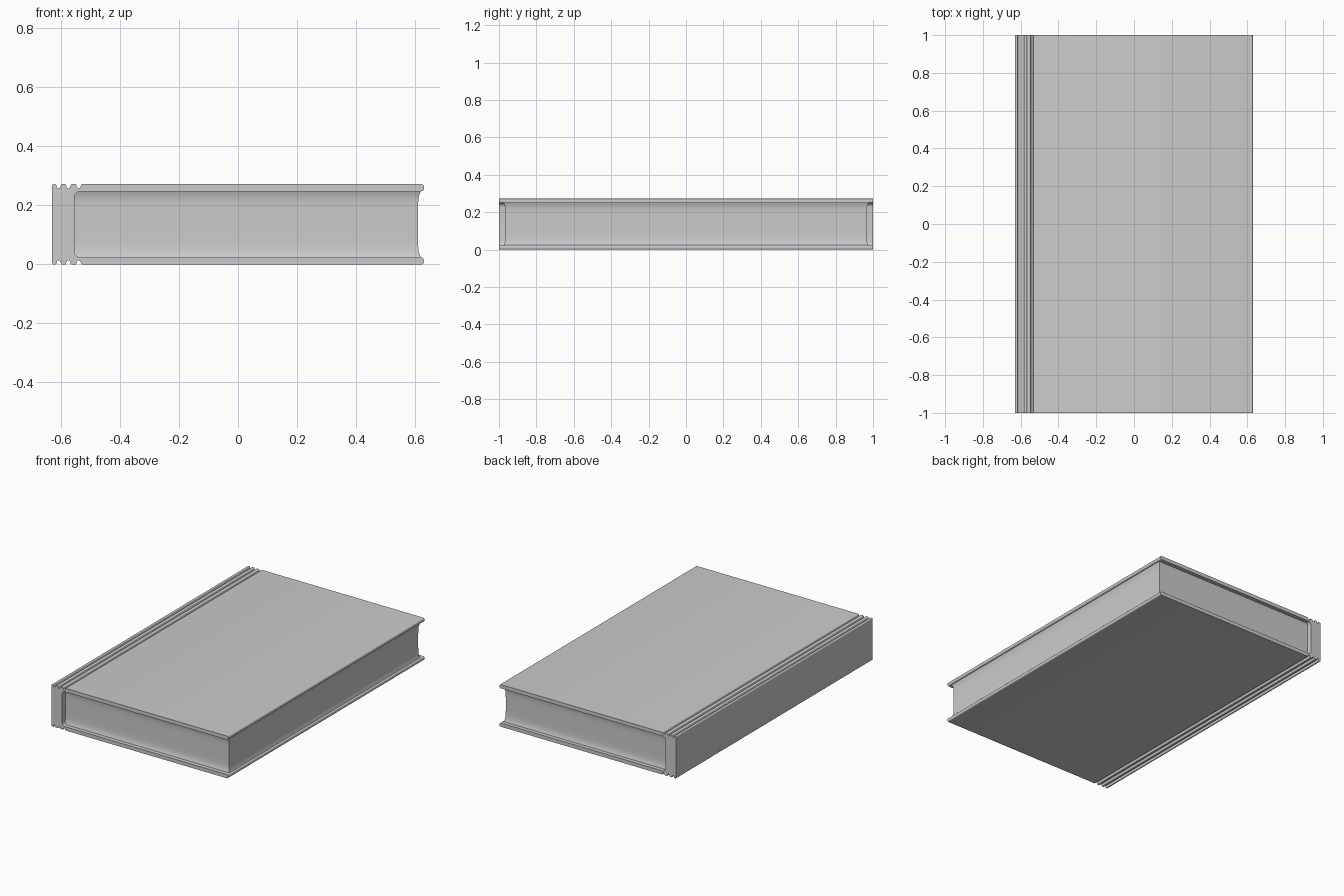
import bpy, bmesh, math

if "Cube" in bpy.data.objects:
    bpy.data.objects.remove(bpy.data.objects["Cube"])

H = 0.272    # book thickness
T = 0.024    # board thickness


def arc(cx, cz, rx, rz, a0, a1, n=6):
    """Points along an elliptical arc, angles in degrees."""
    pts = []
    for i in range(n + 1):
        a = math.radians(a0 + (a1 - a0) * i / n)
        pts.append((cx + rx * math.cos(a), cz + rz * math.sin(a)))
    return pts


def finish(name, bm):
    bmesh.ops.recalc_face_normals(bm, faces=bm.faces)
    me = bpy.data.meshes.new(name)
    bm.to_mesh(me)
    bm.free()
    ob = bpy.data.objects.new(name, me)
    bpy.context.collection.objects.link(ob)
    bpy.ops.object.select_all(action='DESELECT')
    ob.select_set(True)
    bpy.context.view_layer.objects.active = ob
    bpy.ops.object.shade_smooth_by_angle(angle=math.radians(35))
    return ob


# Cover: lower half of the C-shaped section, spine to fore-edge
outer = arc(-0.624, 0.006, 0.006, 0.006, 180, 270, 4)
for gx in (-0.608, -0.575, -0.540):                    # hinge grooves
    outer += arc(gx - 0.012, 0.005, 0.005, 0.005, 270, 360, 3)
    outer += arc(gx, 0.006, 0.007, 0.008, 180, 0, 6)
    outer += arc(gx + 0.012, 0.005, 0.005, 0.005, 180, 270, 3)
fore = arc(0.621, 0.009, 0.009, 0.009, 270, 360, 5)
fore += arc(0.621, T - 0.009, 0.009, 0.009, 0, 90, 5)
inner = arc(-0.535, T + 0.022, 0.020, 0.022, 270, 180, 6)
lower = outer + fore + inner
upper = [(x, H - z) for x, z in reversed(lower)]
profile = lower + upper

bm = bmesh.new()
face = bm.faces.new([bm.verts.new((x, -1, z)) for x, z in profile])
ext = bmesh.ops.extrude_face_region(bm, geom=[face])
bmesh.ops.translate(bm, vec=(0, 2, 0),
                    verts=[v for v in ext['geom'] if isinstance(v, bmesh.types.BMVert)])
bmesh.ops.remove_doubles(bm, verts=bm.verts, dist=0.0003)
finish("cover", bm)

# Page block: stacked rectangles flaring slightly where they meet the boards
bm = bmesh.new()
z0, z1 = T - 0.002, H - T + 0.002
rings = []
N = 16
for i in range(N + 1):
    u = i / N * 2 - 1
    f = 0.010 * abs(u) ** 6
    y, xr, z = 0.965 + f, 0.610 + f, z0 + (z1 - z0) * i / N
    rings.append([bm.verts.new(p) for p in
                  ((-0.57, -y, z), (xr, -y, z), (xr, y, z), (-0.57, y, z))])
for a, b in zip(rings, rings[1:]):
    for k in range(4):
        bm.faces.new((a[k], a[(k + 1) % 4], b[(k + 1) % 4], b[k]))
bm.faces.new(rings[0])
bm.faces.new(rings[-1])
finish("pages", bm)
